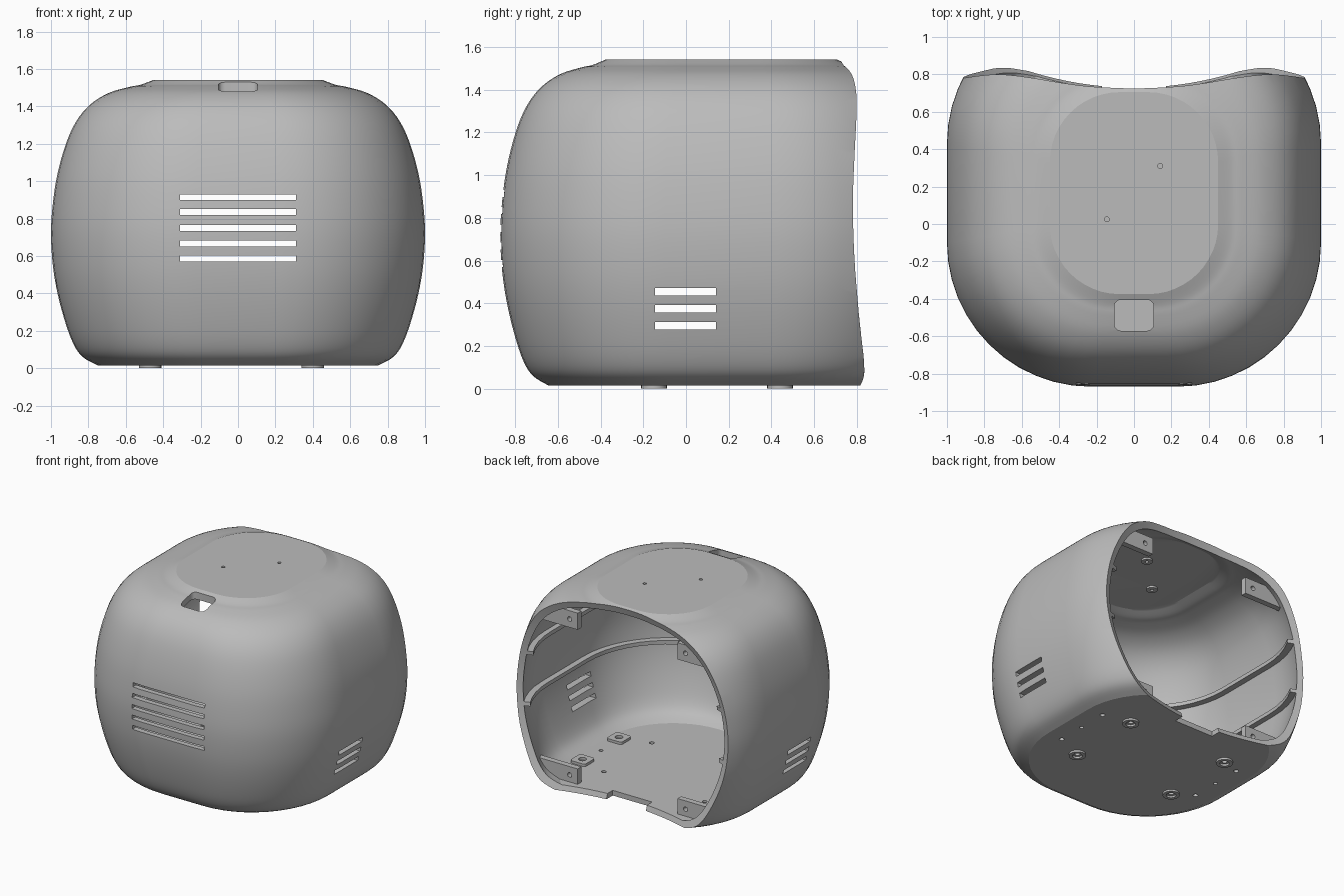
import bpy, bmesh, math
from mathutils import Vector

if "Cube" in bpy.data.objects:
    bpy.data.objects.remove(bpy.data.objects["Cube"], do_unlink=True)

grey = bpy.data.materials.new("plain grey")
grey.use_nodes = True
grey.diffuse_color = (0.5, 0.5, 0.5, 1)
for node in grey.node_tree.nodes:
    if node.type == "BSDF_PRINCIPLED":
        node.inputs["Base Color"].default_value = (0.5, 0.5, 0.5, 1)
        node.inputs["Roughness"].default_value = 0.6


# ---------- helpers ----------
def rounded(hx, hy, r, cx, cy, z, n=13):
    """Rounded rectangle ring in a horizontal plane."""
    pts = []
    for k, (sx, sy) in enumerate([(1, 1), (-1, 1), (-1, -1), (1, -1)]):
        for i in range(n):
            a = math.pi / 2 * (k + i / (n - 1))
            pts.append(Vector((cx + sx * (hx - r) + r * math.cos(a),
                               cy + sy * (hy - r) + r * math.sin(a), z)))
    return pts


def plan(d, z):
    """Horizontal section of the body, inset by d."""
    return rounded(1 - d, 1.035 - 0.9 * d, 0.77 - 0.72 * d, 0, 0.165, z)


def pad(hx, hy, r, cx, cy, z0, z1):
    return [rounded(hx, hy, r, cx, cy, z, 6) for z in (z0, z1)]


def box(x0, x1, y0, y1, z0, z1):
    return [[Vector((x, y, z)) for x, y in
             ((x0, y0), (x1, y0), (x1, y1), (x0, y1))] for z in (z0, z1)]


def rod(x, y, z0, z1, r):
    return [[Vector((x + r * math.cos(i * math.tau / 24),
                     y + r * math.sin(i * math.tau / 24), z))
             for i in range(24)] for z in (z0, z1)]


def rod_y(x, z, y0, y1, r):
    return [[Vector((p.x, y, p.y)) for p in ring]
            for ring, y in zip(rod(x, z, 0, 1, r), (y0, y1))]


def solid(name, lofts):
    """One object made of closed lofts, each a list of rings."""
    bm = bmesh.new()
    for rings in lofts:
        vs = [[bm.verts.new(p) for p in ring] for ring in rings]
        n = len(vs[0])
        for a, b in zip(vs, vs[1:]):
            for i in range(n):
                j = (i + 1) % n
                bm.faces.new((a[i], a[j], b[j], b[i]))
        bm.faces.new(vs[0][::-1])
        bm.faces.new(vs[-1])
    bmesh.ops.recalc_face_normals(bm, faces=bm.faces[:])
    mesh = bpy.data.meshes.new(name)
    bm.to_mesh(mesh)
    bm.free()
    mesh.materials.append(grey)
    ob = bpy.data.objects.new(name, mesh)
    bpy.context.collection.objects.link(ob)
    return ob


def boolean(target, lofts, op="DIFFERENCE"):
    tool = solid("cutter", lofts)
    tool.hide_render = True
    mod = target.modifiers.new("cut", "BOOLEAN")
    mod.operation = op
    mod.solver = "EXACT"
    mod.object = tool
    bpy.context.view_layer.objects.active = target
    bpy.ops.object.modifier_apply(modifier=mod.name)
    bpy.data.objects.remove(tool, do_unlink=True)


def smooth(ob):
    bpy.ops.object.select_all(action="DESELECT")
    ob.select_set(True)
    bpy.context.view_layer.objects.active = ob
    bpy.ops.object.shade_smooth_by_angle(angle=math.radians(20))


# ---------- body profile: inset against height ----------
KEYS = [(.25, .015), (.17, .06), (.12, .13), (.075, .25), (.035, .4),
        (.01, .55), (0, .72), (.01, .88), (.035, 1.04), (.08, 1.2),
        (.135, 1.32), (.21, 1.41), (.31, 1.472), (.42, 1.504),
        (.48, 1.516), (.55, 1.542)]


def spline(keys, steps=4):
    p = [Vector(k) for k in keys]
    p = [p[0]] + p + [p[-1]]
    out = []
    for a, b, c, d in zip(p, p[1:], p[2:], p[3:]):
        for i in range(steps):
            t = i / steps
            out.append(0.5 * (2 * b + (c - a) * t
                              + (2 * a - 5 * b + 4 * c - d) * t * t
                              + (3 * b - a - 3 * c + d) * t ** 3))
    return out + [p[-1]]


PROFILE = spline(KEYS)


def inset_at(z):
    return min(PROFILE, key=lambda p: abs(p.y - z)).x


OUTER = [plan(d, z) for d, z in PROFILE]
INNER = [plan(d + .045, .055 + (z - .015) * .946) for d, z in PROFILE]
MIDDLE = [plan(d + .02, .03 + (z - .015) * .98) for d, z in PROFILE]

# dished volume that opens the back
BACK = []
for i in range(41):
    x = -1.2 + 0.06 * i
    ring = []
    for j in range(41):
        z = -0.2 + 0.05 * j
        u, w = x * x, (z - 0.78) ** 2
        ring.append(Vector((x, .6 + .22 * (u + w) + .1 * u * w, z)))
    BACK.append(ring + [Vector((x, 2, 1.8)), Vector((x, 2, -.2))])

# ---------- shell ----------
FEET = [(x, y) for x in (-.47, .40) for y in (-.15, .44)]
MOUNTS = [(s * .62, y) for s in (-1, 1) for y in (-.06, .39)]
TOP_HOLES = [(.14, .31), (-.145, .025)]

shell = solid("shell", [OUTER])
boolean(shell, [INNER])
boolean(shell, [BACK])
openings = [box(-.31, .31, -1.2, -.5, z - .016, z + .016)
            for z in (.586, .668, .75, .834, .914)]
openings += [box(-1.5, 1.5, -.145, .14, z - .017, z + .017)
             for z in (.295, .374, .454)]
openings.append(pad(.105, .083, .035, 0, -.488, 1.2, 1.7))
openings.append(box(-.17, .17, .66, 1, -.1, .12))
openings += [rod(x, y, -.1, .2, .018) for x, y in FEET + MOUNTS]
openings += [rod(s * .62, .16, -.1, .2, .015) for s in (-1, 1)]
openings += [rod(x, y, 1.4, 1.7, .013) for x, y in TOP_HOLES]
boolean(shell, openings)
smooth(shell)

# ---------- feet, floor mounts and top bosses ----------
feet = solid("feet", [rod(x, y, 0, .02, .06) for x, y in FEET])
boolean(feet, [rod(x, y, -.1, .1, .035) for x, y in FEET])
smooth(feet)

mounts = solid("floor_mounts",
               [pad(.065, .065, .02, x, y, .05, .075) for x, y in MOUNTS])
boolean(mounts, [rod(x, y, 0, .1, .028) for x, y in MOUNTS])
smooth(mounts)

bosses = solid("top_bosses", [rod(x, y, 1.485, 1.51, .04) for x, y in TOP_HOLES])
boolean(bosses, [rod(x, y, 1.4, 1.6, .013) for x, y in TOP_HOLES])
smooth(bosses)

# ---------- inner side rails ----------
for label, z in (("lower_rails", .59), ("upper_rails", .99)):
    d = inset_at(z)
    rails = solid(label, [[plan(d + .025, h) for h in (z - .015, z + .015)]])
    boolean(rails, [[plan(d + .09, h) for h in (z - .1, z + .1)]])
    boolean(rails, [BACK])
    boolean(rails, [box(-.55, .55, -2, 2, z - .2, z + .2)])
    smooth(rails)

# ---------- screw tabs at the four corners of the opening ----------
for level, z0, z1, hole in (("bottom", .045, .175, .11), ("top", 1.26, 1.39, 1.325)):
    for side, s in (("left", 1), ("right", -1)):
        xs = sorted((s * .43, s * 1.1))
        tab = solid(f"{level}_{side}_tab", [box(xs[0], xs[1], .675, .72, z0, z1)])
        boolean(tab, [MIDDLE], "INTERSECT")
        boolean(tab, [rod_y(s * .5, hole, .5, .9, .018)])
        smooth(tab)
